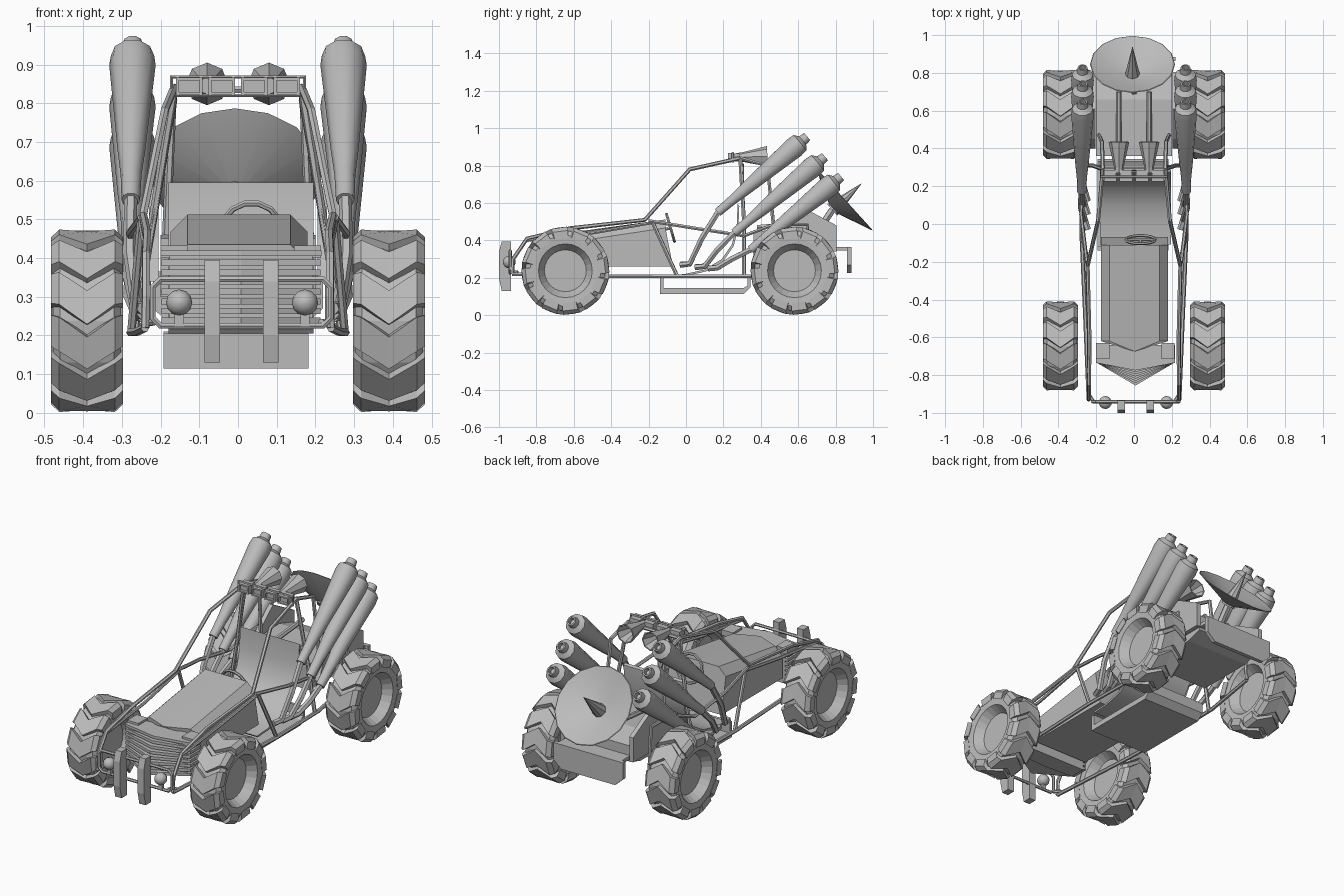
import bpy, bmesh, math
from mathutils import Vector

cube = bpy.data.objects.get("Cube")
if cube:
    bpy.data.objects.remove(cube, do_unlink=True)

grey = bpy.data.materials.new("plain grey")
grey.use_nodes = True
grey.diffuse_color = (0.5, 0.5, 0.5, 1)
grey.node_tree.nodes["Principled BSDF"].inputs["Base Color"].default_value = (0.5, 0.5, 0.5, 1)


def add_object(name, mesh):
    obj = bpy.data.objects.new(name, mesh)
    bpy.context.collection.objects.link(obj)
    mesh.materials.clear()
    mesh.materials.append(grey)
    return obj


def skin(bm, sections):
    """Join equal closed loops into a capped solid."""
    rows = [[bm.verts.new(p) for p in s] for s in sections]
    n = len(rows[0])
    for a, b in zip(rows, rows[1:]):
        for i in range(n):
            j = (i + 1) % n
            bm.faces.new((a[i], a[j], b[j], b[i]))
    bm.faces.new(rows[0][::-1])
    bm.faces.new(rows[-1])


def finish(name, bm, smooth=False):
    bmesh.ops.remove_doubles(bm, verts=bm.verts, dist=0.0002)
    bmesh.ops.recalc_face_normals(bm, faces=bm.faces)
    mesh = bpy.data.meshes.new(name)
    bm.to_mesh(mesh)
    bm.free()
    obj = add_object(name, mesh)
    if smooth:
        bpy.ops.object.select_all(action='DESELECT')
        obj.select_set(True)
        bpy.context.view_layer.objects.active = obj
        bpy.ops.object.shade_smooth_by_angle(angle=math.radians(40))
    return obj


def solid(name, sections, smooth=False):
    bm = bmesh.new()
    skin(bm, sections)
    return finish(name, bm, smooth)


def side_plate(name, x0, x1, profile, smooth=False):
    """Extrude a y-z outline across x."""
    return solid(name, [[(x, y, z) for y, z in profile] for x in (x0, x1)], smooth)


def box(name, x0, x1, y0, y1, z0, z1):
    return side_plate(name, x0, x1, [(y0, z0), (y1, z0), (y1, z1), (y0, z1)])


def lathe(name, origin, axis, profile, sides=12, smooth=False):
    """Revolve (radius, distance) pairs about an axis."""
    turn = Vector(axis).to_track_quat('Z', 'Y').to_matrix()
    rings = []
    for r, t in profile:
        angles = [math.tau * i / sides for i in range(sides)]
        rings.append([Vector(origin) + turn @ Vector((max(r, 0.001) * math.cos(a), max(r, 0.001) * math.sin(a), t))
                      for a in angles])
    return solid(name, rings, smooth)


def tube(name, points, radius=0.011, closed=False):
    curve = bpy.data.curves.new(name, 'CURVE')
    curve.dimensions = '3D'
    curve.bevel_depth = radius
    curve.bevel_resolution = 1
    curve.use_fill_caps = True
    spline = curve.splines.new('POLY')
    spline.points.add(len(points) - 1)
    for p, co in zip(spline.points, points):
        p.co = (*co, 1)
    spline.use_cyclic_u = closed
    temp = bpy.data.objects.new("temp", curve)
    bpy.context.collection.objects.link(temp)
    graph = bpy.context.evaluated_depsgraph_get()
    mesh = bpy.data.meshes.new_from_object(temp.evaluated_get(graph))
    bpy.data.objects.remove(temp, do_unlink=True)
    for face in mesh.polygons:
        face.use_smooth = False
    return add_object(name, mesh)


def pair(name, points, radius=0.011):
    for side, s in (("left", 1), ("right", -1)):
        tube(f"{side}_{name}", [(s * x, y, z) for x, y, z in points], radius)


# Wheels: conical rim and tyre, with chevron lugs
half = [(0, .035), (.112, .035), (.144, .084), (.19, .088), (.215, .07)]
wheel_profile = half + [(r, -t) for r, t in reversed(half)]


def wheel(name, x, y):
    lathe(name, (x, y, .238), (1, 0, 0), wheel_profile, 24)
    bm = bmesh.new()
    for k in range(12):
        for s in (1, -1):
            sections = []
            for dx, lead, low, high in ((0, .22, .2, .234), (.072, 0, .195, .236), (.093, -.03, .175, .216)):
                loop = []
                for r, da in ((low, -.21), (high, -.19), (high, .19), (low, .21)):
                    a = (k + .29) * math.tau / 12 + lead + da
                    loop.append((x + s * dx, y - r * math.sin(a), .238 + r * math.cos(a)))
                sections.append(loop)
            skin(bm, sections)
    finish(name + "_lugs", bm)


for end, y in (("front", -.645), ("rear", .58)):
    for side, x in (("left", .39), ("right", -.39)):
        wheel(f"{end}_{side}_wheel", x, y)

# Hood with bevelled shoulders and a pointed front edge
solid("hood", [[(-.175, y0, .262), (-.175, y1, h - .045), (-.13, y1, h), (.003, y2, h), (.135, y1, h),
                (.18, y1, h - .045), (.18, y0, .262)]
               for y0, y1, y2, h in ((-.62, -.62, -.675, .435), (-.07, -.11, -.11, .512))])

# Nose with stacked V-shaped grille slats
def vee(name, z0, z1, tip, wide):
    outline = [(-wide, -.64), (-wide, -.735), (0, tip), (wide, -.735), (wide, -.64)]
    solid(name, [[(x + .008, y, z) for x, y in outline] for z in (z0, z1)])


vee("nose_core", .225, .415, -.745, .185)
vee("nose_cap", .405, .42, -.775, .208)
for side, x in (("left", .145), ("right", -.2)):
    box(f"{side}_nose_shoulder", x, x + .07, -.715, -.63, .4, .432)
for i in range(7):
    vee(f"grille_slat_{i + 1}", .23 + i * .025, .246 + i * .025, -.855 + i * .012, .205)

# Seat shell and under-tray
seat = [(.285, .585), (.28, .47), (.255, .37), (.2, .29), (.11, .235), (0, .21), (-.1, .205)]
side_plate("seat_shell", -.18, .195, seat + [(y - .009, z + .01) for y, z in reversed(seat)], True)
tray = [(-.14, .205), (-.14, .115), (.31, .115), (.345, .15), (.345, .21)]
tray_inner = [(.33, .21), (.33, .158), (.305, .145), (-.12, .145), (-.12, .205)]
side_plate("under_tray", -.193, .182, tray + tray_inner)

# Rear deck, side fins and bumper
side_plate("rear_deck", -.2, .2, [(.36, .3), (.36, .45), (.66, .46), (.79, .42), (.79, .33), (.7, .3)])
for side, x in (("left", .205), ("right", -.23)):
    side_plate(f"{side}_deck_fin", x, x + .025, [(.4, .34), (.45, .45), (.61, .585), (.805, .48), (.805, .34)])
box("bumper_ledge", -.2, .2, .78, .88, .345, .365)
solid("rear_bumper", [[(x, y, z) for x, z in ((-.22, .365), (.22, .365), (.22, .27), (.17, .225),
                                             (-.17, .225), (-.22, .27))] for y in (.862, .885)])

# Steering wheel and column
centre = Vector((.035, -.083, .468))
spin = Vector((0, .96, .28)).to_track_quat('Z', 'Y').to_matrix()
tube("steering_wheel", [centre + spin @ Vector((.078 * math.cos(a), .078 * math.sin(a), 0))
                        for a in [math.tau * i / 14 for i in range(14)]], .008, True)
tube("steering_column", [centre, (.035, -.16, .445)], .01)
tube("steering_spoke", [(-.04, -.083, .468), (.11, -.083, .468)], .007)

# Tubular cage
pair("upper_rail", [(.24, -.93, .22), (.238, -.925, .3), (.238, -.85, .41), (.235, -.62, .465), (.245, -.22, .51),
                    (.19, .02, .78), (.165, .29, .84)])
pair("lower_rail", [(.24, -.93, .22), (.26, -.45, .21), (.278, -.05, .208), (.27, .34, .208), (.235, .67, .23)])
pair("inner_rail", [(.238, -.85, .4), (.24, -.5, .44), (.25, -.18, .495)], .009)
pair("waist_rail", [(.25, -.2, .505), (.28, .05, .465), (.27, .31, .425), (.235, .47, .485),
                    (.235, .65, .485), (.235, .67, .23)], .01)
pair("door_post", [(.25, -.18, .5), (.275, -.05, .215)])
pair("main_hoop", [(.165, .29, .84), (.22, .31, .5), (.27, .31, .2)])
pair("rear_stay", [(.165, .29, .84), (.17, .435, .8), (.185, .47, .46)])
pair("rear_brace", [(.165, .3, .81), (.23, .31, .43)], .009)
pair("deck_rail", [(.08, .38, .47), (.08, .7, .5)], .014)
tube("roof_rear_bar", [(-.165, .29, .835), (.165, .29, .835)], .01)

# Roof light bar: frame and four boxed lamps
tube("light_bar_frame", [(-.172, .25, .82), (.172, .25, .82), (.172, .25, .868), (-.172, .25, .868)], .007, True)
for i in range(4):
    x = -.126 + i * .084
    box(f"lamp_{i + 1}", x - .032, x + .032, .24, .285, .822, .866)
    for dx in (-.03, .03):
        box(f"lamp_{i + 1}_edge", x + dx - .004, x + dx + .004, .225, .245, .82, .868)
    for z in (.825, .863):
        box(f"lamp_{i + 1}_trim", x - .034, x + .034, .225, .245, z - .004, z + .004)

# Horns pointing back
for side, x in (("left", .08), ("right", -.08)):
    lathe(f"{side}_horn", (x, .27, .845), (0, 1, .03),
          [(.022, 0), (.025, .03), (.055, .165), (.048, .165), (.015, .06)], 8)

# Flared exhaust stacks, three each side, with bent pipes
stacks = [((.648, .955), (.17, .55), (.02, .275)), ((.743, .848), (.257, .44), (.1, .262)),
          ((.829, .742), (.345, .35), (.17, .255))]
for side, s in (("left", 1), ("right", -1)):
    for i, (top, low, end) in enumerate(stacks):
        start = Vector((s * .277, *low))
        d = Vector((s * .272, *top)) - start
        n = d.length
        lathe(f"{side}_stack_{i + 1}", start, d,
              [(.024, 0), (.027, .1), (.036, .2), (.06, n * .86), (.056, n * .92),
               (.03, n * .95), (.026, n), (.018, n), (.018, n - .03)], 10, True)
        tube(f"{side}_pipe_{i + 1}", [start + d * .05, start, (s * .28, (low[0] + end[0]) / 2 - .01,
                                     (low[1] + end[1]) / 2), (s * .26, end[0], end[1]),
                                     (s * .245, end[0] - .05, end[1] - .005)], .017)

# Shallow dish and its spike
aim = Vector((0, .74, .67)).normalized()
hub = Vector((-.008, .845, .62))
lathe("dish", hub, aim, [(0, -.09), (.225, 0), (.221, .003), (0, -.083)], 16, True)
lathe("dish_spike", hub, aim, [(.04, -.085), (.038, -.065), (0, .125)], 8)
tube("dish_mount", [hub - aim * .085, (0, .7, .44)], .02)

# Front guard: tube loop, two upright plates and round lamps
guard = [(-.2, .225), (.22, .225), (.24, .245), (.24, .325), (.22, .345), (-.2, .345), (-.22, .325), (-.22, .245)]
tube("front_guard", [(x, -.94, z) for x, z in guard], .009, True)
plate = [(-.935, .13), (-.985, .13), (-1, .2), (-1, .34), (-.985, .395), (-.935, .395)]
for side, x in (("left", .065), ("right", -.087)):
    side_plate(f"{side}_guard_plate", x, x + .04, plate)
for side, x in (("left", .173), ("right", -.152)):
    ball = [(.034 * math.sin(math.pi * i / 8), -.034 * math.cos(math.pi * i / 8)) for i in range(9)]
    lathe(f"{side}_guard_lamp", (x, -.945, .285), (0, -1, 0), ball, 12, True)
    box(f"{side}_lamp_bracket", x - .012, x + .012, -.95, -.935, .225, .27)
pair("guard_arm", [(.215, -.94, .235), (.24, -.9, .23)], .009)
